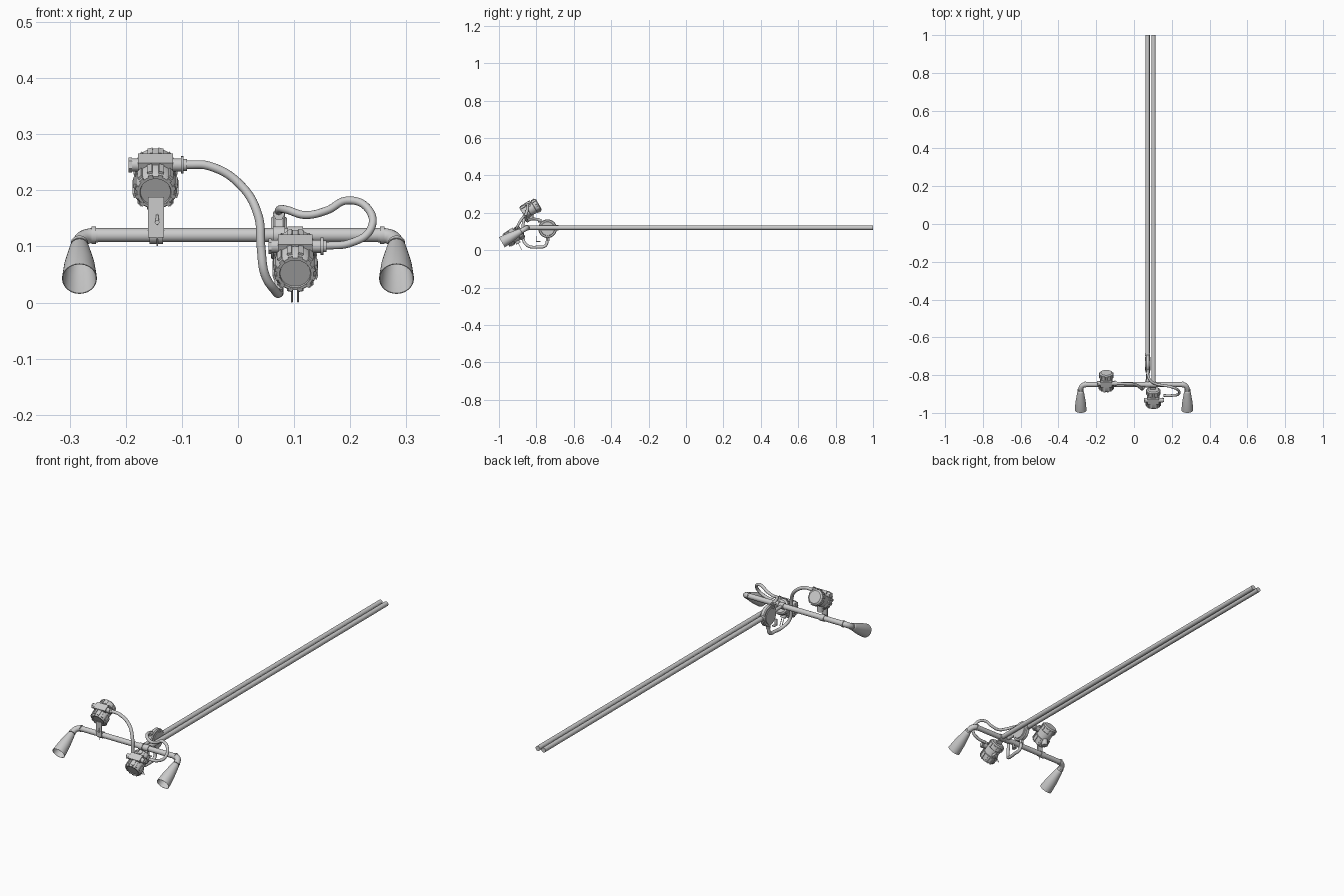
import bpy, bmesh
from math import radians, cos, sin, pi
from mathutils import Matrix, Vector

if "Cube" in bpy.data.objects:
    bpy.data.objects.remove(bpy.data.objects["Cube"])

T = Matrix.Translation
TILT = Matrix.Rotation(radians(120), 4, 'X')   # local z -> forward and 30 degrees down
ALONG_X = Matrix.Rotation(radians(90), 4, 'Y')
ALONG_Y = Matrix.Rotation(radians(-90), 4, 'X')
BAR_Y, BAR_Z = -0.85, 0.12


def finish(name, bm):
    bmesh.ops.recalc_face_normals(bm, faces=bm.faces)
    me = bpy.data.meshes.new(name)
    bm.to_mesh(me)
    bm.free()
    ob = bpy.data.objects.new(name, me)
    bpy.context.collection.objects.link(ob)
    return ob


def lathe(bm, profile, m, n=32):
    """Revolve (radius, height) pairs around local z; radius 0 closes the end."""
    rings = []
    for r, z in profile:
        k = 1 if r == 0 else n
        rings.append([bm.verts.new(m @ Vector((r * cos(2 * pi * i / n), r * sin(2 * pi * i / n), z)))
                      for i in range(k)])
    for a, b in zip(rings, rings[1:]):
        for i in range(n):
            j = (i + 1) % n
            quad = [a[i % len(a)], a[j % len(a)], b[j % len(b)], b[i % len(b)]]
            bm.faces.new(list(dict.fromkeys(quad)))


def rod(bm, r, z0, z1, m, n=24):
    lathe(bm, [(0, z0), (r, z0), (r, z1), (0, z1)], m, n)


def box(bm, size, m):
    bmesh.ops.create_cube(bm, size=1, matrix=m @ Matrix.Diagonal((*size, 1)))


def tube(name, pts, r, kind='BEZIER'):
    cu = bpy.data.curves.new(name, 'CURVE')
    cu.dimensions = '3D'
    cu.bevel_depth, cu.bevel_resolution, cu.resolution_u = r, 5, 10
    cu.use_fill_caps = True
    sp = cu.splines.new(kind)
    if kind == 'BEZIER':
        sp.bezier_points.add(len(pts) - 1)
        for bp, p in zip(sp.bezier_points, pts):
            bp.co = p
            bp.handle_left_type = bp.handle_right_type = 'AUTO'
    else:
        sp.points.add(len(pts) - 1)
        for sp_pt, p in zip(sp.points, pts):
            sp_pt.co = (*p, 1)
    tmp = bpy.data.objects.new(name + "_path", cu)
    bpy.context.collection.objects.link(tmp)
    dg = bpy.context.evaluated_depsgraph_get()
    me = bpy.data.meshes.new_from_object(tmp.evaluated_get(dg))
    bpy.data.objects.remove(tmp)
    ob = bpy.data.objects.new(name, me)
    bpy.context.collection.objects.link(ob)


def transmitter(name, loc):
    m = T(loc) @ TILT
    # round housing with front and rear screw caps
    bm = bmesh.new()
    lathe(bm, [(0, -.05), (.029, -.05), (.036, -.045), (.037, -.022), (.034, -.02), (.034, .014),
               (.038, .016), (.038, .042), (.033, .05), (.028, .05), (.027, .047), (0, .047)], m, 40)
    finish(name + "_housing", bm)
    # grip lugs around both caps
    bm = bmesh.new()
    for i in range(12):
        spin = m @ Matrix.Rotation(2 * pi * (i + .5) / 12, 4, 'Z')
        box(bm, (.006, .009, .026), spin @ T((.038, 0, .031)))
        box(bm, (.005, .009, .018), spin @ T((.0365, 0, -.034)))
        box(bm, (.007, .008, .004), spin @ T((.033, 0, .0485)))
    finish(name + "_cap_lugs", bm)
    # cable entries across the top, with end nuts and a flat pad
    bm = bmesh.new()
    rod(bm, .0115, -.044, .047, m @ T((0, .028, 0)) @ ALONG_X)
    rod(bm, .0135, -.048, -.042, m @ T((0, .028, 0)) @ ALONG_X, 6)
    rod(bm, .0155, .045, .050, m @ T((0, .028, 0)) @ ALONG_X)
    rod(bm, .0105, .05, .056, m @ T((0, .028, 0)) @ ALONG_X)
    box(bm, (.062, .014, .034), m @ T((0, .035, 0)))
    finish(name + "_cable_entry", bm)


def u_bolt(name, x, spread):
    bm = bmesh.new()
    lathe(bm, [(.0125, -spread), (.0155, -spread), (.0155, spread), (.0125, spread), (.0125, -spread)],
          T((x, BAR_Y, BAR_Z)) @ ALONG_X)
    finish(name, bm)


# cross bar
bm = bmesh.new()
rod(bm, .0125, -.255, .255, T((0, BAR_Y, BAR_Z)) @ ALONG_X, 32)
finish("cross_bar", bm)

# end elbows, collars and horns
for side, s in (("left", -1), ("right", 1)):
    corner = Vector((s * .2825, BAR_Y, BAR_Z))
    start = Vector((s * .25, BAR_Y, BAR_Z))
    end = corner + TILT.to_3x3() @ Vector((0, 0, .036))
    path = [start * (1 - t) ** 2 + corner * 2 * t * (1 - t) + end * t * t for t in [i / 10 for i in range(11)]]
    tube(side + "_elbow", path, .0135, 'POLY')
    bm = bmesh.new()
    rod(bm, .0155, -.004, .004, T((s * .257, BAR_Y, BAR_Z)) @ ALONG_X)
    rod(bm, .0155, .028, .036, T(corner) @ TILT)
    finish(side + "_collars", bm)
    bm = bmesh.new()
    lathe(bm, [(0, .042), (.012, .036), (.016, .04), (.0175, .046), (.027, .105), (.031, .152), (.031, .1553),
               (.0295, .1553), (.0255, .105), (.016, .052), (0, .05)], T(corner) @ TILT, 40)
    finish(side + "_horn", bm)

# two long impulse pipes
for name, x, y0 in (("sensor_pipe", .072, -.70), ("bar_pipe", .103, -.85)):
    bm = bmesh.new()
    rod(bm, .0115, y0, 1.0, T((x, 0, BAR_Z)) @ ALONG_Y)
    finish(name, bm)

# transmitter heads
transmitter("upper_transmitter", (-.147, -.83, .221))
transmitter("lower_transmitter", (.102, -.919, .076))

# upper bracket with bolt and stud
bm = bmesh.new()
box(bm, (.028, .005, .072), T((-.146, -.866, .152)))
box(bm, (.028, .03, .005), T((-.146, -.852, .172)))
rod(bm, .014, -.02, .02, T((-.146, -.83, .18)))
rod(bm, .0045, -.004, .006, T((-.144, -.871, .143)) @ ALONG_Y, 6)
lathe(bm, [(0, .138), (.004, .142), (.0015, .158), (0, .158)], T((-.144, -.869, 0)), 12)
rod(bm, .0015, .101, .14, T((-.144, -.867, 0)), 8)
finish("upper_bracket", bm)
u_bolt("upper_bar_clamp", -.146, .012)

# lower bracket and its two hanging studs
bm = bmesh.new()
box(bm, (.028, .05, .006), T((.1, -.866, .105)) @ Matrix.Rotation(radians(30), 4, 'X'))
rod(bm, .013, -.046, -.03, T((.102, -.919, .076)) @ TILT @ Matrix.Rotation(radians(-90), 4, 'X'))
for x in (.096, .107):
    a, b = Vector((x, -.899, .042)), Vector((x, -.878, .001))
    q = (b - a).to_track_quat('Z', 'Y').to_matrix().to_4x4()
    rod(bm, .0016, 0, (b - a).length, T(a) @ q, 8)
finish("lower_bracket", bm)
u_bolt("lower_bar_clamp", .102, .014)

# disc sensor with raised faces
bm = bmesh.new()
lathe(bm, [(0, -.014), (.036, -.014), (.038, -.011), (.046, -.011), (.05, -.007), (.05, .007),
           (.046, .011), (.038, .011), (.036, .014), (0, .014)], T((.073, -.74, .115)) @ ALONG_X, 32)
finish("disc_sensor", bm)

# sensor fittings: pipe boss, bar strut, hose glands
bm = bmesh.new()
rod(bm, .0135, -.70, -.683, T((.072, 0, BAR_Z)) @ ALONG_Y)
rod(bm, .008, -.85, -.785, T((.073, 0, BAR_Z)) @ ALONG_Y)
box(bm, (.014, .004, .03), T((.073, -.8, .06)))
box(bm, (.014, .022, .004), T((.073, -.79, .047)))
rod(bm, .0105, .05, .068, T((.073, -.74, 0)), 6)
rod(bm, .0105, -.79, -.772, T((.073, 0, .157)) @ ALONG_Y, 6)
finish("sensor_fittings", bm)
u_bolt("strut_bar_clamp", .073, .011)

# flexible hoses
tube("upper_hose", [(-.093, -.844, .246), (-.05, -.846, .243), (.004, -.85, .21), (.036, -.868, .155),
                    (.041, -.873, .1), (.048, -.868, .05), (.066, -.84, .021), (.073, -.79, .017),
                    (.073, -.752, .024), (.073, -.74, .058)], .0078)
tube("lower_hose", [(.156, -.933 + .025, .101), (.2, -.908, .106), (.236, -.9, .13), (.232, -.878, .167),
                    (.195, -.862, .182), (.158, -.855, .164), (.12, -.848, .156), (.088, -.83, .165),
                    (.074, -.8, .166), (.073, -.772, .157)], .007)

# smooth rounded parts, keep edges crisp
bpy.ops.object.select_all(action='DESELECT')
for ob in bpy.context.scene.objects:
    ob.select_set(True)
    bpy.context.view_layer.objects.active = ob
bpy.ops.object.shade_smooth_by_angle(angle=radians(35))
